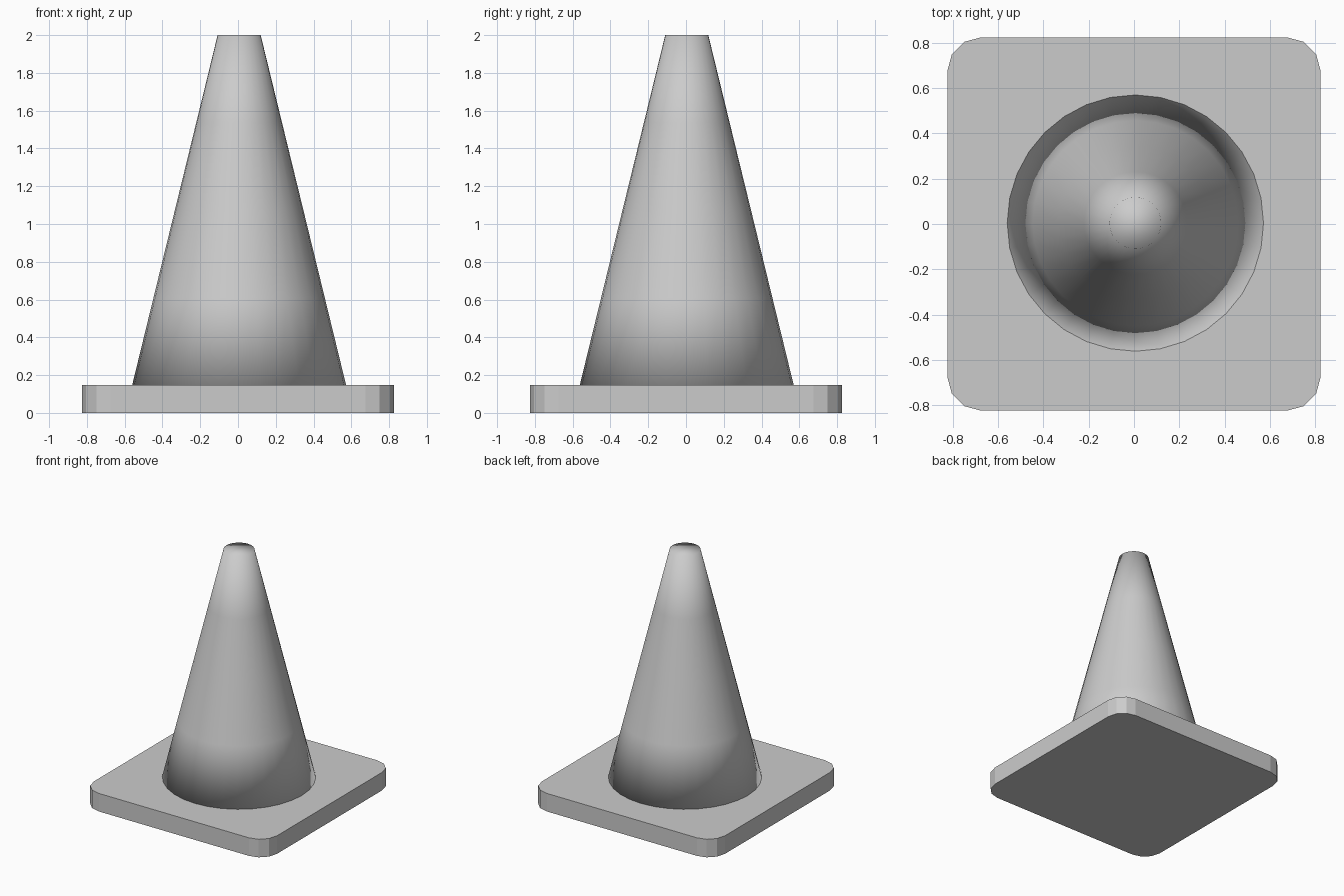
import bpy
import bmesh
import math

cube = bpy.data.objects.get("Cube")
if cube:
    bpy.data.objects.remove(cube, do_unlink=True)

PLATE_TOP = 0.147
HALF = 0.825
SIDES = 32

# Single plain grey
grey = bpy.data.materials.new("plain_grey")
grey.use_nodes = True
colour = (0.6, 0.6, 0.6, 1)
grey.diffuse_color = colour
grey.node_tree.nodes["Principled BSDF"].inputs["Base Color"].default_value = colour


def finish(name, bm, smooth):
    bmesh.ops.recalc_face_normals(bm, faces=bm.faces)
    for face in bm.faces:
        face.smooth = smooth
    mesh = bpy.data.meshes.new(name)
    bm.to_mesh(mesh)
    bm.free()
    mesh.materials.append(grey)
    obj = bpy.data.objects.new(name, mesh)
    bpy.context.collection.objects.link(obj)
    return obj


# Square base plate with faceted round corners
bm = bmesh.new()
bmesh.ops.create_cube(bm, size=1)
for v in bm.verts:
    v.co = (v.co.x * 2 * HALF, v.co.y * 2 * HALF, (v.co.z + 0.5) * PLATE_TOP)
upright = [e for e in bm.edges if abs(e.verts[0].co.z - e.verts[1].co.z) > 0.1]
bmesh.ops.bevel(bm, geom=upright, offset=0.15, segments=3, profile=0.5, affect='EDGES')
finish("base_plate", bm, False)

# Tapered cone body in four bands, capped and smooth all over
bm = bmesh.new()
BANDS = 4
rings = []
for i in range(BANDS + 1):
    t = i / BANDS
    radius = 0.567 + (0.114 - 0.567) * t
    z = PLATE_TOP - 0.003 + (2 - PLATE_TOP + 0.003) * t
    rings.append([bm.verts.new((radius * math.cos(a), radius * math.sin(a), z))
                  for a in (math.tau * k / SIDES for k in range(SIDES))])
for low, high in zip(rings, rings[1:]):
    for k in range(SIDES):
        n = (k + 1) % SIDES
        bm.faces.new((low[k], low[n], high[n], high[k]))
bm.faces.new(rings[0])
bm.faces.new(rings[-1])
cone = finish("cone_body", bm, True)
cone.location = (0.006, 0.004, 0)
